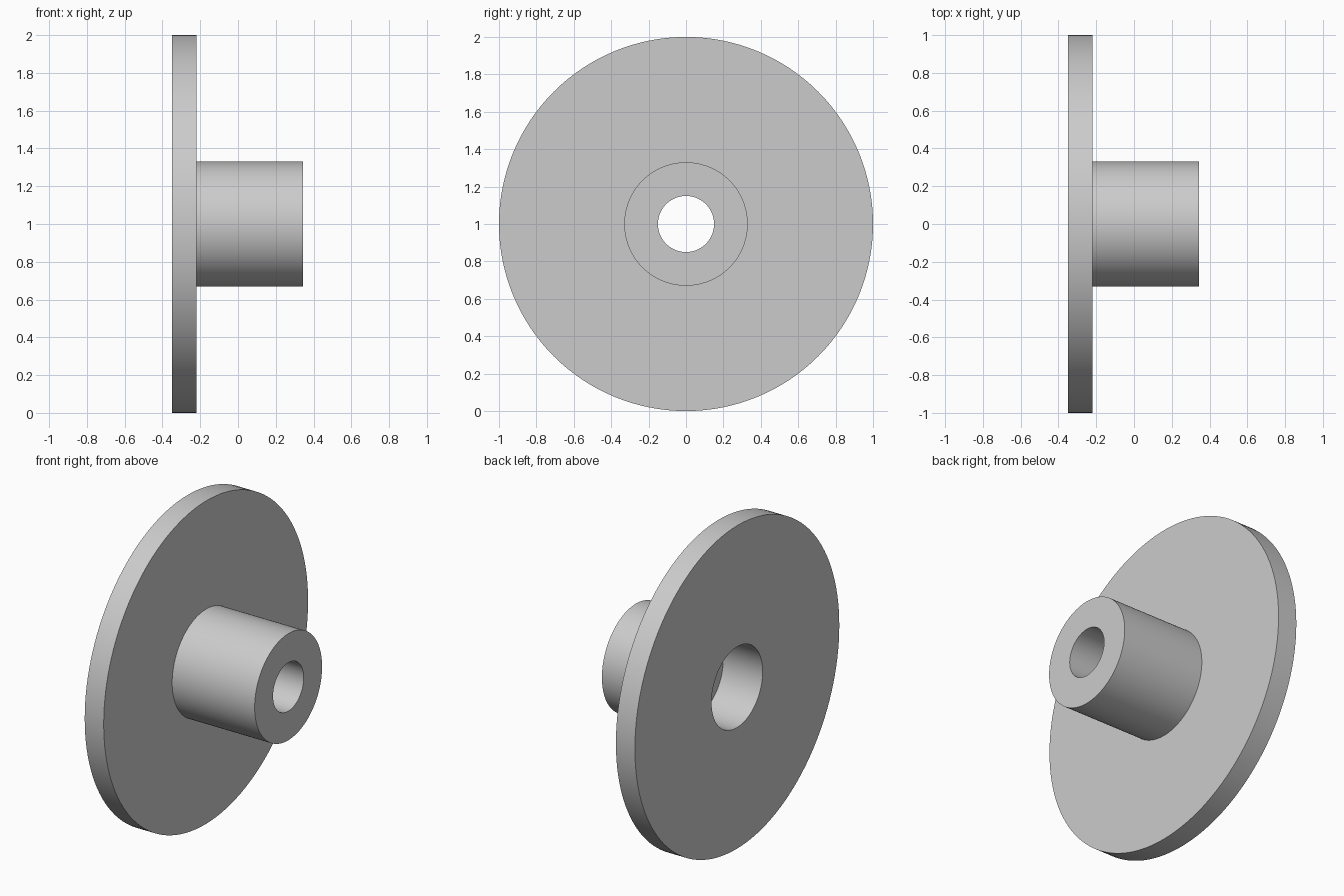
import bpy
import bmesh
from math import radians, tau

if "Cube" in bpy.data.objects:
    bpy.data.objects.remove(bpy.data.objects["Cube"])

SEGMENTS = 128
CENTRE = (0, 0, 1)

# Axial positions along x
BACK, FLANGE_FRONT, HUB_END = -0.35, -0.22, 0.345
BORE_STEP = -0.08

# Radii
FLANGE_R, HUB_R, COUNTERBORE_R, BORE_R = 1.0, 0.33, 0.25, 0.15

# Plain grey metal
grey = bpy.data.materials.new("plain grey")
grey.use_nodes = True
colour = (0.6, 0.6, 0.6, 1)
grey.diffuse_color = colour
grey.node_tree.nodes["Principled BSDF"].inputs["Base Color"].default_value = colour

# Closed half section of the flange, hub and stepped bore, as (x, radius)
section = [
    (BACK, COUNTERBORE_R), (BACK, FLANGE_R),
    (FLANGE_FRONT, FLANGE_R), (FLANGE_FRONT, HUB_R),
    (HUB_END, HUB_R), (HUB_END, BORE_R),
    (BORE_STEP, BORE_R), (BORE_STEP, COUNTERBORE_R),
]

# Turn the section about the x axis
bm = bmesh.new()
verts = [bm.verts.new((x, 0, CENTRE[2] + r)) for x, r in section]
edges = [bm.edges.new((v, verts[(i + 1) % len(verts)])) for i, v in enumerate(verts)]
bmesh.ops.spin(bm, geom=verts + edges, cent=CENTRE, axis=(1, 0, 0),
               angle=tau, steps=SEGMENTS, use_duplicate=False)
bmesh.ops.remove_doubles(bm, verts=bm.verts, dist=0.0005)
bmesh.ops.recalc_face_normals(bm, faces=bm.faces)

mesh = bpy.data.meshes.new("flanged_hub")
bm.to_mesh(mesh)
bm.free()
mesh.materials.append(grey)

hub = bpy.data.objects.new("flanged_hub", mesh)
bpy.context.collection.objects.link(hub)

# Smooth round walls with sharp rims
bpy.ops.object.select_all(action="DESELECT")
hub.select_set(True)
bpy.context.view_layer.objects.active = hub
bpy.ops.object.shade_smooth_by_angle(angle=radians(30))
